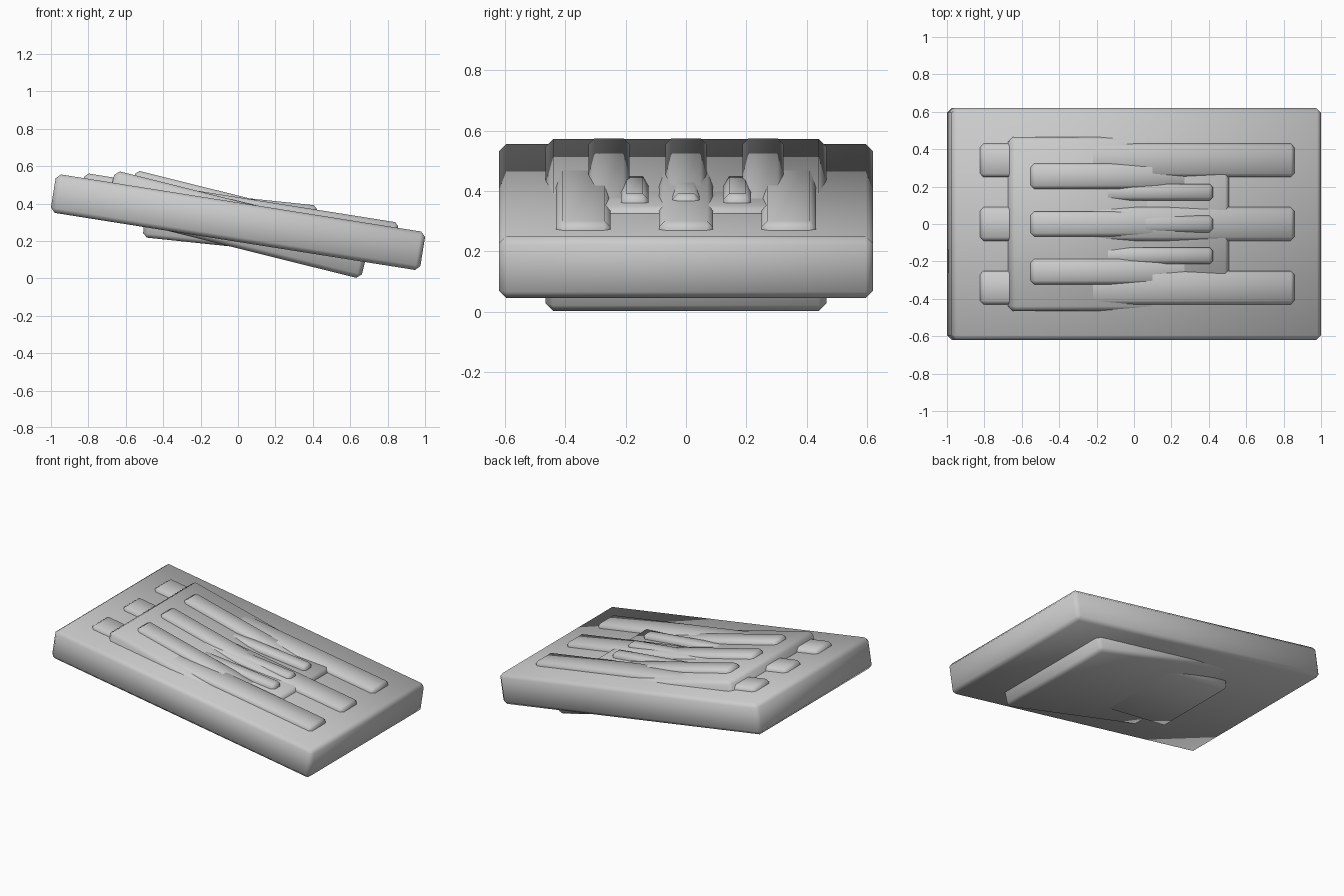
import bpy
from math import radians
from mathutils import Matrix, Vector

if "Cube" in bpy.data.objects:
    bpy.data.objects.remove(bpy.data.objects["Cube"])


def block(name, half, offset, pivot_z, tilt, bevel):
    """Chamfered block, placed in the frame of a layer tilted about y."""
    bpy.ops.mesh.primitive_cube_add(size=2)
    ob = bpy.context.object
    ob.name = name
    ob.data.transform(Matrix.Diagonal((*half, 1)))
    ob.data.transform(Matrix.Translation(Vector(offset)))
    ob.location = (0, 0, pivot_z)
    ob.rotation_euler = (0, radians(tilt), 0)
    mod = ob.modifiers.new("chamfer", 'BEVEL')
    mod.width = bevel
    mod.segments = 1
    bpy.ops.object.shade_smooth()
    return ob


def layer(name, half, z, tilt, bevel, rib_x, rib_w, rib_y, rise, rib_bevel):
    """Slab with three raised lengthwise ribs on its top."""
    block(name + "_slab", half, (0, 0, 0), z, tilt, bevel)
    for side, label in ((-1, "front"), (0, "middle"), (1, "back")):
        block(f"{name}_rib_{label}", (rib_x, rib_w, 0.04),
              (0, side * rib_y, half[2] + rise - 0.04), z, tilt, rib_bevel)


# Three interpenetrating layers, each with its own tilt
layer("large", (1.0, 0.62, 0.104), 0.300, 9, 0.025, 0.85, 0.09, 0.34, 0.028, 0.02)
layer("medium", (0.707, 0.465, 0.123), 0.287, 14, 0.025, 0.60, 0.068, 0.255, 0.028, 0.02)
layer("small", (0.50, 0.31, 0.118), 0.285, 6, 0.022, 0.41, 0.045, 0.17, 0.03, 0.018)
